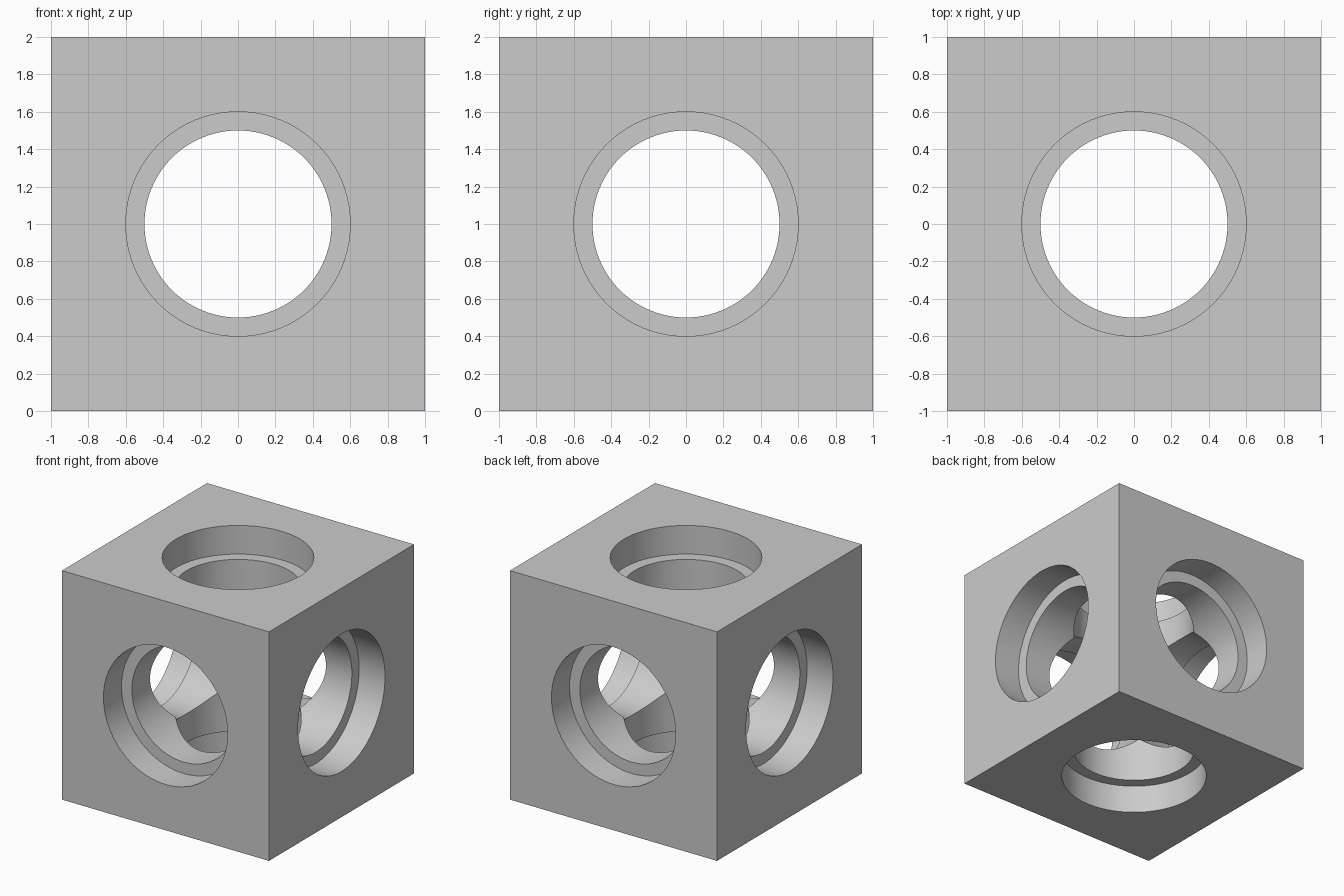
import bpy
import math

default = bpy.data.objects.get("Cube")
if default:
    bpy.data.objects.remove(default, do_unlink=True)

CENTRE = (0, 0, 1)
BORE_RADIUS = 0.5
RECESS_RADIUS = 0.6
RECESS_DEPTH = 0.25
QUARTER = math.pi / 2
AXES = {"x": (0, QUARTER, 0), "y": (QUARTER, 0, 0), "z": (0, 0, 0)}

# Single grey material
grey = bpy.data.materials.new("light grey")
grey.use_nodes = True
colour = (0.6, 0.6, 0.6, 1)
grey.diffuse_color = colour
grey.node_tree.nodes["Principled BSDF"].inputs["Base Color"].default_value = colour

# Solid block
bpy.ops.mesh.primitive_cube_add(size=2, location=CENTRE)
block = bpy.context.object
block.name = "bored_block"
block.data.materials.append(grey)


def cut_cylinder(name, radius, depth, location, rotation):
    """Subtract a cylinder from the block."""
    bpy.ops.mesh.primitive_cylinder_add(
        vertices=96, radius=radius, depth=depth, location=location, rotation=rotation)
    cutter = bpy.context.object
    cutter.name = name
    cutter.data.materials.append(grey)
    cutter.hide_render = True
    bpy.context.view_layer.objects.active = block
    mod = block.modifiers.new(name, "BOOLEAN")
    mod.operation = "DIFFERENCE"
    mod.solver = "EXACT"
    mod.object = cutter
    bpy.ops.object.modifier_apply(modifier=name)
    bpy.data.objects.remove(cutter, do_unlink=True)


# Through bore and a wider recess at both ends, along each axis
for i, (axis, rotation) in enumerate(AXES.items()):
    cut_cylinder("bore_" + axis, BORE_RADIUS, 3, CENTRE, rotation)
    for side in (-1, 1):
        location = list(CENTRE)
        location[i] += side
        cut_cylinder("recess_" + axis, RECESS_RADIUS, 2 * RECESS_DEPTH, location, rotation)

# Smooth bores with crisp rims
bpy.ops.object.select_all(action="DESELECT")
block.select_set(True)
bpy.context.view_layer.objects.active = block
bpy.ops.object.shade_smooth_by_angle(angle=math.radians(30))
